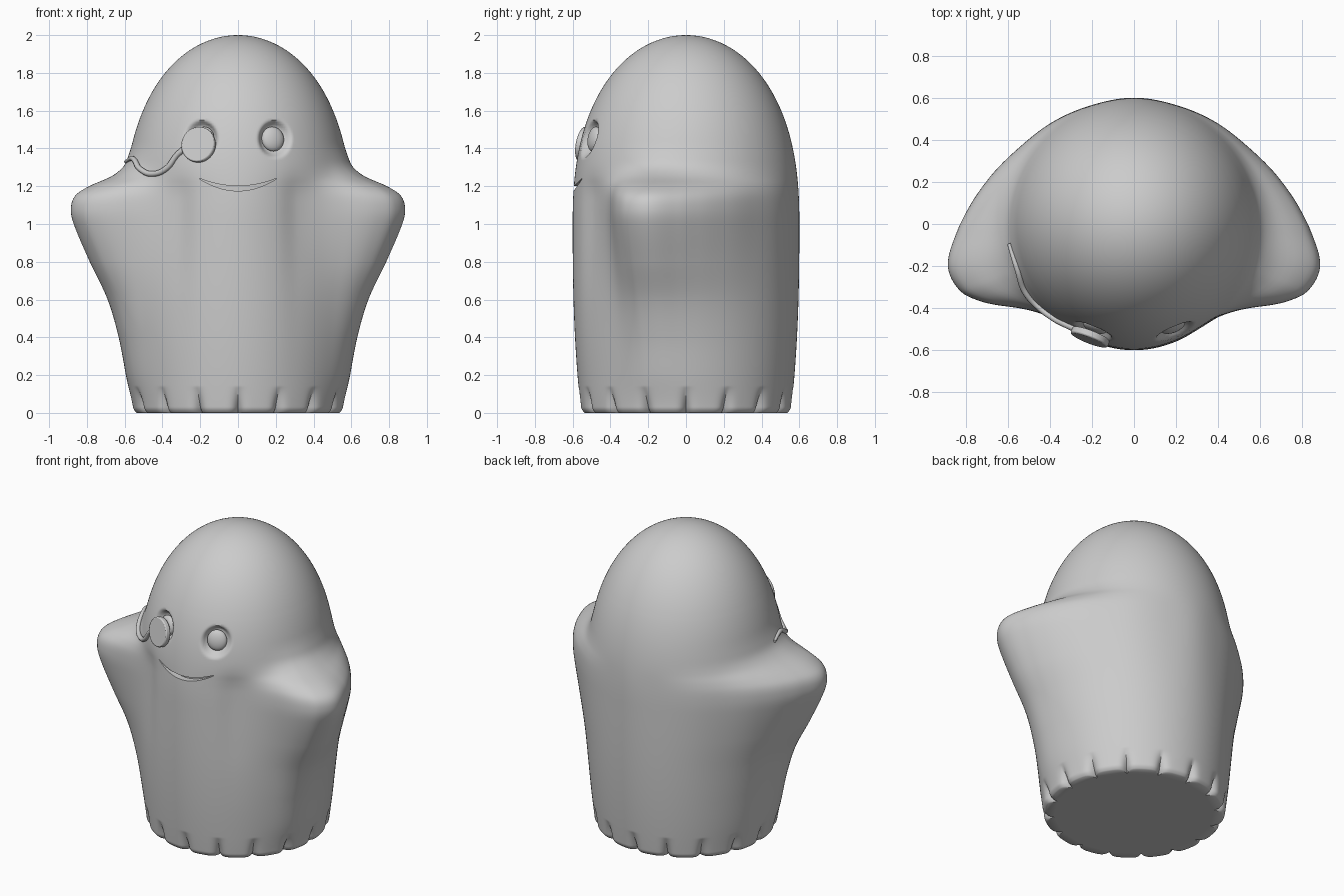
import bpy, bmesh, math
from mathutils import Vector

cube = bpy.data.objects.get("Cube")
if cube:
    bpy.data.objects.remove(cube)

grey = bpy.data.materials.new("soft_grey")
grey.use_nodes = True
colour = (0.6, 0.6, 0.6, 1)
grey.diffuse_color = colour
grey.node_tree.nodes["Principled BSDF"].inputs["Base Color"].default_value = colour

# Arm swelling: share of its reach by angle, and its reach by height
ARM_ANGLE = [(-90, 0), (-70, -.03), (-57, -.08), (-45, .03), (-36, .26), (-26, .74), (-21, .93),
             (-13, 1), (-3, .8), (5, .63), (17, .41), (33, .19), (49, .08), (70, 0), (90, 0)]
ARM_REACH = [(0, 0), (.2, .025), (.4, .055), (.6, .11), (.8, .205), (1, .292), (1.08, .308),
             (1.15, .287), (1.2, .215), (1.25, .1), (1.3, .035), (1.36, .01), (1.44, 0), (2, 0)]
LOBES = 16
EYE_X, EYE_Z = .195, 1.45


def smooth_lookup(table, v):
    """Cubic interpolation through a list of pairs."""
    v = min(max(v, table[0][0]), table[-1][0])
    i = next(k for k in range(len(table) - 1) if v <= table[k + 1][0])

    def slope(k):
        if k in (0, len(table) - 1):
            return 0
        (x0, y0), (x1, y1) = table[k - 1], table[k + 1]
        return (y1 - y0) / (x1 - x0)
    (xa, ya), (xb, yb) = table[i], table[i + 1]
    h = xb - xa
    t = (v - xa) / h
    return (ya * (1 + 2 * t) * (1 - t) ** 2 + yb * t * t * (3 - 2 * t)
            + h * t * (1 - t) * (slope(i) * (1 - t) - slope(i + 1) * t))


def core_radius(z):
    if z < 1:
        return .6 - .045 * (1 - z) ** 2.5
    return .6 * math.sqrt(max(0, 1 - (z - 1) ** 2.4))


def body_radius(angle, z):
    """Angle runs from +x; -90 degrees is the front."""
    side = math.degrees(math.asin(max(-1, min(1, math.sin(angle)))))
    return core_radius(z) + smooth_lookup(ARM_REACH, z) * smooth_lookup(ARM_ANGLE, side)


def on_body(angle, z, lift=0):
    r = body_radius(angle, z) + lift
    return Vector((r * math.cos(angle), r * math.sin(angle), z))


def finish(obj, name, angle=40):
    obj.name = name
    obj.data.materials.clear()
    obj.data.materials.append(grey)
    bpy.ops.object.select_all(action='DESELECT')
    obj.select_set(True)
    bpy.context.view_layer.objects.active = obj
    bpy.ops.object.shade_smooth_by_angle(angle=math.radians(angle))


def mesh_object(name, bm):
    bmesh.ops.recalc_face_normals(bm, faces=bm.faces)
    mesh = bpy.data.meshes.new(name)
    bm.to_mesh(mesh)
    bm.free()
    obj = bpy.data.objects.new(name, mesh)
    bpy.context.collection.objects.link(obj)
    return obj


# Sheet body: stacked rings with hem folds and eye sockets
SEGS = LOBES * 20
heights = [.006 * k for k in range(25)] + [.15 + .0125 * k for k in range(116)]
heights += [1.6 + .4 * math.sin(math.pi / 2 * k / 30) for k in range(1, 30)]
bm = bmesh.new()
rings = []
for z in heights:
    ring = []
    for s in range(SEGS):
        a = -math.pi / 2 + 2 * math.pi * s / SEGS
        p = on_body(a, z)
        sink = 0
        if z < .14:
            fold = (1 - abs(math.sin(LOBES / 2 * (a + math.pi / 2)))) ** 3
            sink += .05 * fold * (1 - z / .14)
        if z < .03:
            sink += .015 * (1 - z / .03) ** 2
        if p.y < 0:
            d = math.hypot((abs(p.x) - EYE_X) / .06, (z - EYE_Z) / .067)
            t = min(1, max(0, (1.55 - d) / .6))
            sink += .045 * t * t * (3 - 2 * t)
        ring.append(bm.verts.new(on_body(a, z, -sink)))
    rings.append(ring)
for low, high in zip(rings, rings[1:]):
    for s in range(SEGS):
        n = (s + 1) % SEGS
        bm.faces.new((low[s], low[n], high[n], high[s]))
bm.faces.new(rings[0][::-1])
tip = bm.verts.new((0, 0, 2))
for s in range(SEGS):
    bm.faces.new((rings[-1][s], rings[-1][(s + 1) % SEGS], tip))
body = mesh_object("sheet_body", bm)

# Smile: crescent groove cut into the front
bm = bmesh.new()
STEPS = 24
sections = []
for k in range(STEPS + 1):
    u = -1 + 2 * k / STEPS
    x = .205 * u
    low = 1.175 + .065 * u * u
    top = low + .002 + .024 * (1 - u * u)
    back = -math.sqrt(.555 ** 2 - x * x)
    sections.append([bm.verts.new(c) for c in
                     ((x, -.7, low), (x, -.7, top), (x, back, top), (x, back, low))])
for a, b in zip(sections, sections[1:]):
    for j in range(4):
        bm.faces.new((a[j], a[(j + 1) % 4], b[(j + 1) % 4], b[j]))
bm.faces.new(sections[0])
bm.faces.new(sections[-1])
cutter = mesh_object("smile_cutter", bm)
cutter.hide_render = True
cut = body.modifiers.new("smile", 'BOOLEAN')
cut.operation = 'DIFFERENCE'
cut.solver = 'EXACT'
cut.object = cutter
bpy.context.view_layer.objects.active = body
bpy.ops.object.modifier_apply(modifier=cut.name)
bpy.data.objects.remove(cutter)
finish(body, "sheet_body", 50)

# Eyes: flattened balls seated in the sockets
for side, name in ((1, "left_eye"), (-1, "right_eye")):
    a = -math.pi / 2 + side * math.asin(EYE_X / .55)
    bpy.ops.mesh.primitive_uv_sphere_add(segments=32, ring_count=16, location=on_body(a, EYE_Z, -.035))
    eye = bpy.context.object
    eye.scale = (.062, .03, .066)
    eye.rotation_euler = (math.radians(-10), 0, a + math.pi / 2)
    finish(eye, name)

# Monocle: bevelled disc standing just off the right eye
a = -math.pi / 2 - math.asin(.21 / .58)
normal = Vector((math.cos(a), math.sin(a), .17))
bpy.ops.mesh.primitive_cylinder_add(vertices=48, radius=.094, depth=.034, location=on_body(a, 1.42, .015))
lens = bpy.context.object
lens.rotation_euler = normal.to_track_quat('Z', 'Y').to_euler()
bevel = lens.modifiers.new("rim", 'BEVEL')
bevel.width = .007
bevel.segments = 2
finish(lens, "monocle")

# Cord: wavy tube lying on the cheek, thinning toward its end
path = [(29, 1.405, 1.1), (34, 1.365, 1), (40, 1.295, 1), (49, 1.265, 1),
        (58, 1.29, 1), (69, 1.345, .9), (81, 1.33, .6)]
curve = bpy.data.curves.new("monocle_cord", 'CURVE')
curve.dimensions = '3D'
curve.bevel_depth = .015
curve.bevel_resolution = 3
curve.use_fill_caps = True
spline = curve.splines.new('BEZIER')
spline.bezier_points.add(len(path) - 1)
for point, (turn, z, size) in zip(spline.bezier_points, path):
    point.co = on_body(math.radians(-90 - turn), z, .006)
    point.handle_left_type = point.handle_right_type = 'AUTO'
    point.radius = size
cord = bpy.data.objects.new("monocle_cord", curve)
bpy.context.collection.objects.link(cord)
bpy.ops.object.select_all(action='DESELECT')
cord.select_set(True)
bpy.context.view_layer.objects.active = cord
bpy.ops.object.convert(target='MESH')
finish(bpy.context.object, "monocle_cord")
